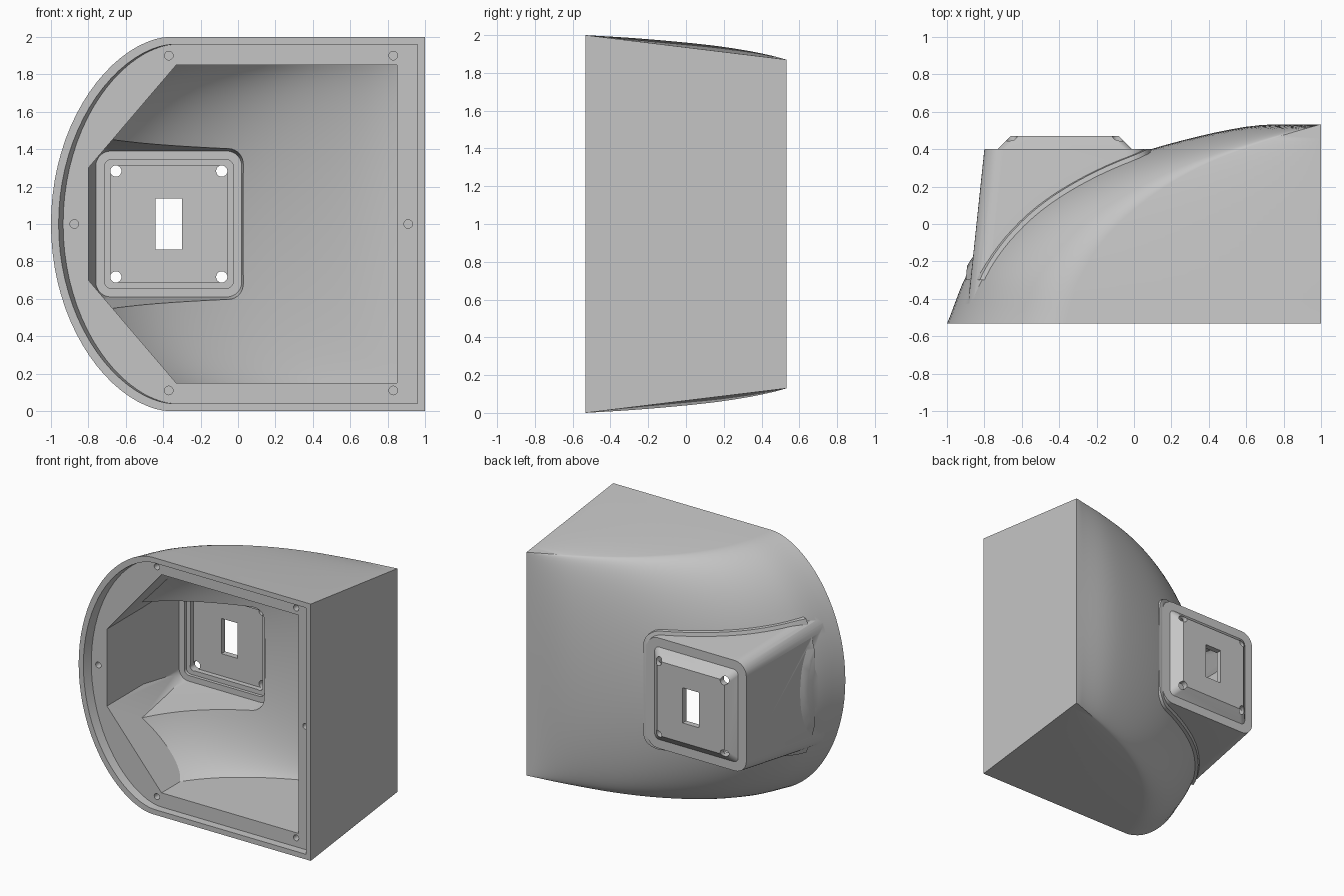
import bpy, bmesh, math
from mathutils import Vector

if "Cube" in bpy.data.objects:
    bpy.data.objects.remove(bpy.data.objects["Cube"], do_unlink=True)

grey = bpy.data.materials.new("light_grey")
grey.use_nodes = True
grey.diffuse_color = (0.56, 0.56, 0.56, 1)
grey.node_tree.nodes["Principled BSDF"].inputs["Base Color"].default_value = (0.56, 0.56, 0.56, 1)

CX, CZ = -0.37, 1.0     # centre of the rear mount
D = 0.533               # half depth


def loft(name, rings):
    """Closed solid through rings of equal point count."""
    bm = bmesh.new()
    rows = [[bm.verts.new(p) for p in ring] for ring in rings]
    n = len(rows[0])
    for a, b in zip(rows, rows[1:]):
        for i in range(n):
            j = (i + 1) % n
            bm.faces.new((a[i], a[j], b[j], b[i]))
    bm.faces.new(rows[0])
    bm.faces.new(rows[-1])
    bmesh.ops.recalc_face_normals(bm, faces=bm.faces)
    mesh = bpy.data.meshes.new(name)
    bm.to_mesh(mesh)
    bm.free()
    mesh.materials.append(grey)
    ob = bpy.data.objects.new(name, mesh)
    bpy.context.collection.objects.link(ob)
    return ob


def combine(target, other, operation):
    """Apply a boolean and drop the second solid."""
    mod = target.modifiers.new("boolean", "BOOLEAN")
    mod.operation, mod.object, mod.solver = operation, other, "EXACT"
    bpy.context.view_layer.objects.active = target
    bpy.ops.object.modifier_apply(modifier=mod.name)
    bpy.data.objects.remove(other, do_unlink=True)


def rounded(y, x, z, hx, hz, r=0.0, steps=8):
    """Rounded rectangle ring facing along y."""
    ring = []
    for k, (sx, sz) in enumerate(((1, 1), (-1, 1), (-1, -1), (1, -1))):
        for i in range(steps + 1 if r else 1):
            a = math.pi / 2 * (k + (i / steps if r else 0))
            ring.append((x + sx * (hx - r) + r * math.cos(a), y,
                         z + sz * (hz - r) + r * math.sin(a)))
    if r and r >= min(hx, hz):      # full circle: corner ends coincide
        ring = [p for i, p in enumerate(ring) if i % (steps + 1) != steps]
    return ring


def frustum(name, y0, h0, y1, h1, r):
    return loft(name, [rounded(y0, CX, CZ, h0, h0, r), rounded(y1, CX, CZ, h1, h1, r)])


def hole(x, z, r, y0, y1):
    return loft("hole", [rounded(y, x, z, r, r, r, 5) for y in (y0, y1)])


def section(mid, top, corner, n=40):
    """D-shaped ring: right corners plus the arc from top through mid to bottom."""
    ring = [Vector(corner)]
    for i in range(n + 1):
        a = math.pi * i / n
        f = max(math.sin(a), 0) ** 1.15
        ring.append(Vector((top[0] + (mid[0] - top[0]) * f,
                            top[1] + (mid[1] - top[1]) * f,
                            1 + (top[2] - 1) * math.cos(a))))
    ring.append(Vector((corner[0], corner[1], 2 - corner[2])))
    return ring


def spline(points, steps=6):
    """Smooth curve through the points, kept in front of the flat back edge."""
    pts = [Vector(p) for p in points]
    pts = [2 * pts[0] - pts[1]] + pts + [2 * pts[-1] - pts[-2]]
    out = []
    for a, b, c, d in zip(pts, pts[1:], pts[2:], pts[3:]):
        for i in range(steps):
            t = i / steps
            p = 0.5 * (2 * b + (c - a) * t + (2 * a - 5 * b + 4 * c - d) * t * t
                       + (3 * b - a - 3 * c + d) * t ** 3)
            p.y = min(p.y, D)
            out.append(p)
    return out + [pts[-2]]


# Curved housing: middle rail and upper edge rail, swept from front to back
mid_rail = spline([(-1, -D, 1), (-.865, -.22, 1), (-.62, .05, 1), (-.3, .25, 1),
                   (.09, .4, 1), (.6, .52, 1), (.995, D, 1)])
top_rail = spline([(-.37, -D, 2), (-.29, -.29, 1.985), (-.14, -.06, 1.966), (.08, .14, 1.945),
                   (.36, .31, 1.92), (.69, .44, 1.894), (.995, D, 1.87)])


def shell(name):
    return loft(name, [section(m, t, (1, t.y, 2 - .13 * (t.y + D) / (2 * D)))
                       for m, t in zip(mid_rail, top_rail)])


housing = shell("housing")

# Low collar following the curved skin around the mount
collar = frustum("collar", -.3, .53, .4, .458, .12)
skin = shell("skin")
skin.data.transform(skin.matrix_world.Translation((-.012, .022, 0)))
combine(collar, skin, "INTERSECT")
combine(housing, collar, "UNION")

# Rear mount with drafted walls and raised pad
combine(housing, frustum("mount", -.5, .525, .4, .43, .1), "UNION")
combine(housing, frustum("pad", .39, .37, .47, .29, .04), "UNION")

# Hollow inside: inset sweep limited by a six-sided opening
inset = Vector((.05, -.07, 0))
cavity = loft("cavity", [section(m + inset, (t.x + inset.x, t.y + inset.y, 1.895),
                                 (1.05, t.y + inset.y, 1.895))
                         for m, t in zip(mid_rail, top_rail)])
combine(cavity, frustum("mount_inside", -.45, .475, .36, .39, .08), "UNION")
combine(cavity, frustum("pad_inside", .34, .345, .385, .345, .04), "UNION")
combine(cavity, frustum("pad_recess", .37, .31, .425, .31, .03), "UNION")
opening = [(.85, .15), (.85, 1.85), (-.33, 1.85), (-.8, 1.3), (-.8, .7), (-.33, .15)]
prism = loft("opening", [[(x, y, z) for x, z in opening] for y in (-.8, .8)])
combine(cavity, prism, "INTERSECT")
combine(housing, cavity, "DIFFERENCE")

# Stepped front rim
rim = loft("rim_step", [section((m, y, 1), (t, y, 1.96), (.96, y, 1.96))
                        for y, m, t in ((-.6, -.985, -.36), (-.47, -.935, -.34))])
combine(housing, rim, "DIFFERENCE")

# Blind screw holes in the rim ledge
for x, z in ((-.37, 1.9), (.83, 1.9), (-.37, .11), (.83, .11), (-.875, 1), (.91, 1)):
    combine(housing, hole(x, z, .023, -.6, -.39), "DIFFERENCE")

# Mount screw holes and cable slot
for sx in (-1, 1):
    for sz in (-1, 1):
        combine(housing, hole(CX + sx * .283, CZ + sz * .283, .03, .3, .6), "DIFFERENCE")
slot = loft("slot", [rounded(y, CX, CZ, .07, .137) for y in (.2, .6)])
combine(housing, slot, "DIFFERENCE")

# Smooth curved faces, keep edges sharp
bpy.ops.object.select_all(action="DESELECT")
housing.select_set(True)
bpy.context.view_layer.objects.active = housing
bpy.ops.object.shade_smooth_by_angle(angle=math.radians(25))
